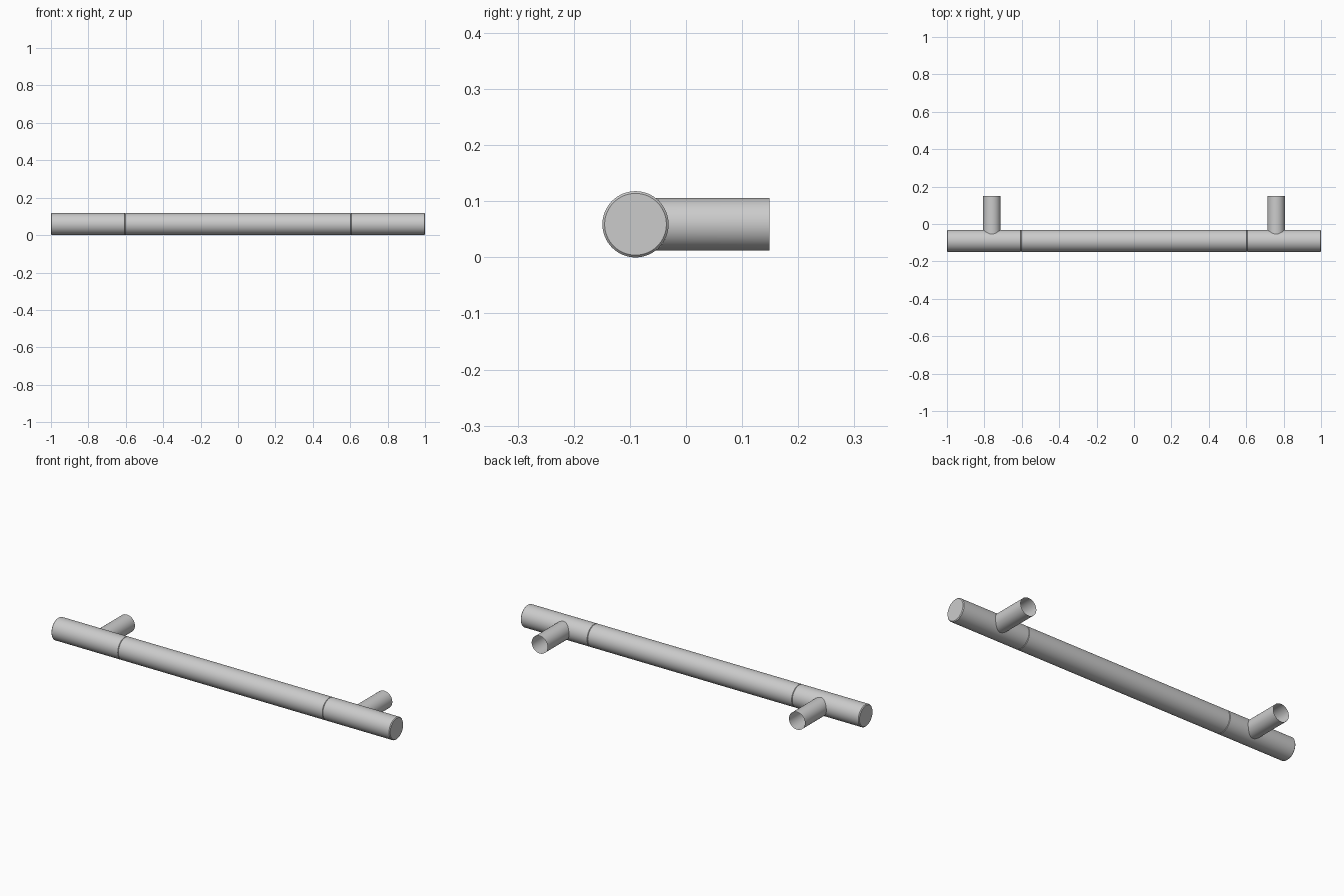
import bpy
import bmesh
import math

cube = bpy.data.objects.get("Cube")
if cube:
    bpy.data.objects.remove(cube, do_unlink=True)

BAR_R, BAR_Y, BAR_Z = 0.059, -0.09, 0.059
POST_R, POST_X, POST_END = 0.047, 0.76, 0.149
SIDES = 64

steel = bpy.data.materials.new("brushed steel grey")
steel.use_nodes = True
colour = (0.6, 0.6, 0.6, 1)
steel.diffuse_color = colour
steel.node_tree.nodes["Principled BSDF"].inputs["Base Color"].default_value = colour


def tube(name, ring_points, capped):
    """Skin a list of rings into a tube, optionally closing both ends."""
    bm = bmesh.new()
    rings = [[bm.verts.new(p) for p in ring] for ring in ring_points]
    for a, b in zip(rings, rings[1:]):
        for i in range(SIDES):
            j = (i + 1) % SIDES
            bm.faces.new((a[i], a[j], b[j], b[i]))
    if capped:
        bm.faces.new(rings[0])
        bm.faces.new(rings[-1])
    bmesh.ops.recalc_face_normals(bm, faces=bm.faces)
    mesh = bpy.data.meshes.new(name)
    bm.to_mesh(mesh)
    bm.free()
    mesh.materials.append(steel)
    obj = bpy.data.objects.new(name, mesh)
    bpy.context.collection.objects.link(obj)
    bpy.ops.object.select_all(action="DESELECT")
    obj.select_set(True)
    bpy.context.view_layer.objects.active = obj
    bpy.ops.object.shade_smooth_by_angle(angle=math.radians(30))
    return obj


angles = [2 * math.pi * i / SIDES for i in range(SIDES)]

# Round bar with chamfered ends and two fine joint grooves
half = [(0.602, BAR_R), (0.604, BAR_R - 0.003), (0.606, BAR_R),
        (0.996, BAR_R), (1.0, BAR_R - 0.004)]
profile = [(-x, r) for x, r in reversed(half)] + half
tube("handle_bar",
     [[(x, BAR_Y + r * math.cos(a), BAR_Z + r * math.sin(a)) for a in angles]
      for x, r in profile], True)

# Hollow mounting posts, saddle-cut to the bar and open at the back
for side, name in ((1, "left_post"), (-1, "right_post")):
    outline = [(side * POST_X + POST_R * math.cos(a), POST_R * math.sin(a))
               for a in angles]
    saddle = [(x, BAR_Y + math.sqrt(BAR_R ** 2 - h ** 2), BAR_Z + h)
              for x, h in outline]
    mouth = [(x, POST_END, BAR_Z + h) for x, h in outline]
    post = tube(name, [saddle, mouth], False)
    # Open shell: make the walls face outward
    normal, centre = post.data.polygons[0].normal, post.data.polygons[0].center
    if normal.x * (centre.x - side * POST_X) < 0:
        post.data.flip_normals()
